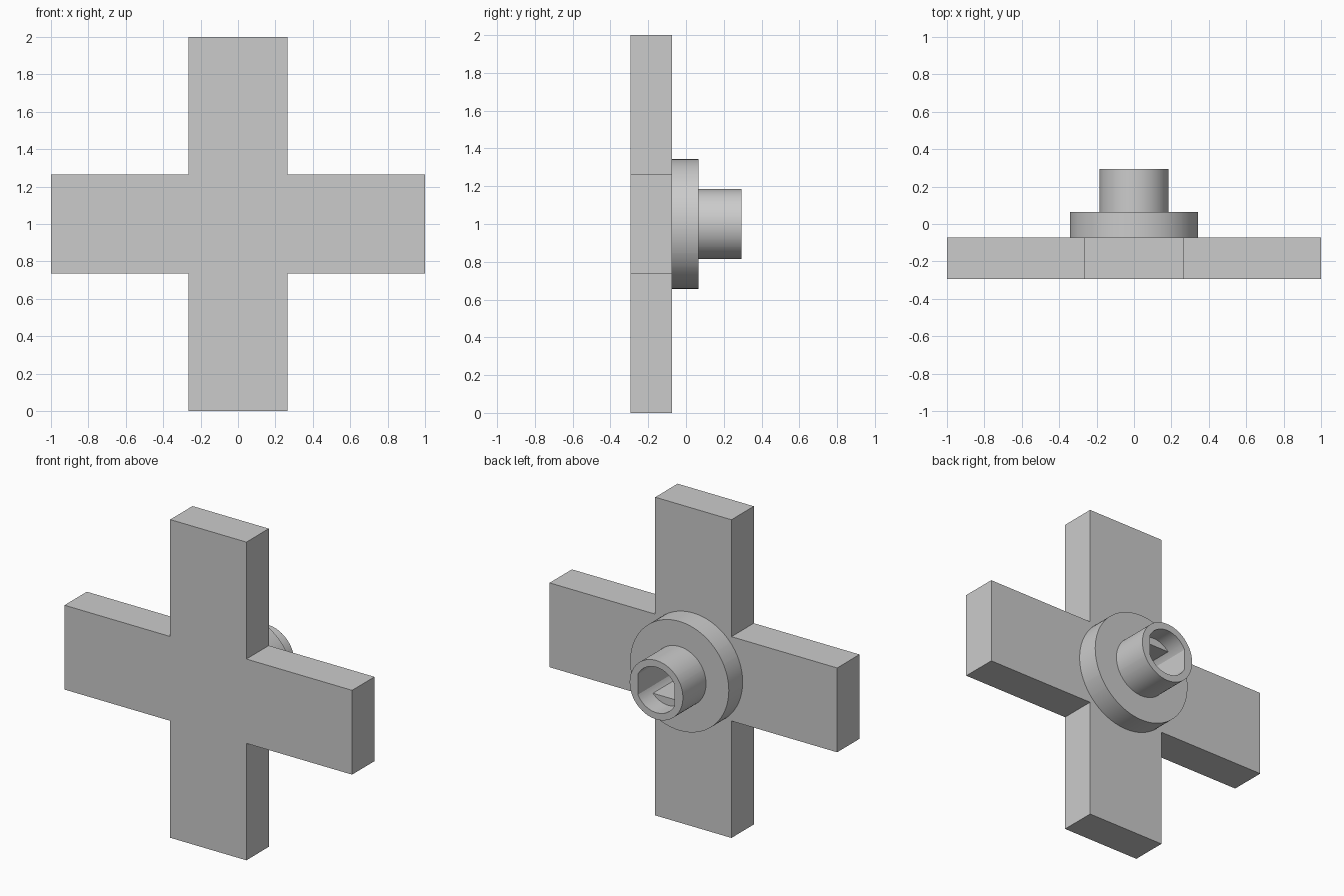
import bpy
import bmesh
from math import pi, cos, sin, acos, asin, radians

cube = bpy.data.objects.get("Cube")
if cube:
    bpy.data.objects.remove(cube, do_unlink=True)

# Main dimensions
CENTRE_Z = 1.0
ARM_HALF = 0.265
FRONT, PLATE_BACK, FLANGE_BACK, SLEEVE_BACK = -0.295, -0.073, 0.065, 0.295
FLANGE_R, SLEEVE_R = 0.343, 0.185
BORE_R, SIDE_FLAT, INNER_FLAT = 0.143, 0.128, 0.095
LEDGE_Y = SLEEVE_BACK - 0.12

# Single grey material
grey = bpy.data.materials.new("plain grey")
grey.use_nodes = True
colour = (0.6, 0.6, 0.6, 1)
grey.diffuse_color = colour
grey.node_tree.nodes["Principled BSDF"].inputs["Base Color"].default_value = colour


def add_object(name, bm, smooth=False):
    bmesh.ops.recalc_face_normals(bm, faces=bm.faces)
    mesh = bpy.data.meshes.new(name)
    bm.to_mesh(mesh)
    bm.free()
    mesh.materials.append(grey)
    obj = bpy.data.objects.new(name, mesh)
    bpy.context.collection.objects.link(obj)
    if smooth:
        bpy.ops.object.select_all(action='DESELECT')
        obj.select_set(True)
        bpy.context.view_layer.objects.active = obj
        bpy.ops.object.shade_smooth_by_angle(angle=radians(20))
    return obj


# Bore outlines, as radius by angle
def mouth(a):
    return min(BORE_R, SIDE_FLAT / max(abs(cos(a)), 1e-6))


def inner(a):
    return min(mouth(a), INNER_FLAT / max(abs(sin(a)), 1e-6))


# Even steps plus the exact corners of the flats
angles = {round(2 * pi * i / 80, 5) for i in range(80)}
for corner in (acos(SIDE_FLAT / BORE_R), asin(INNER_FLAT / BORE_R)):
    angles |= {round(a, 5) for a in (corner, pi - corner, pi + corner, 2 * pi - corner)}
angles = sorted(angles)


def ring_solid(name, sections):
    """Closed ring through a chain of (radius or outline, y) sections."""
    bm = bmesh.new()
    loops = []
    for shape, y in sections:
        radii = [shape(a) if callable(shape) else shape for a in angles]
        loops.append([bm.verts.new((r * cos(a), y, CENTRE_Z + r * sin(a)))
                      for r, a in zip(radii, angles)])
    n = len(angles)
    for k, loop in enumerate(loops):
        following = loops[(k + 1) % len(loops)]
        for i in range(n):
            j = (i + 1) % n
            bm.faces.new((loop[i], loop[j], following[j], following[i]))
    bmesh.ops.remove_doubles(bm, verts=bm.verts, dist=1e-5)
    return add_object(name, bm, smooth=True)


# Cross-shaped handle plate
bm = bmesh.new()
h = ARM_HALF
outline = []
for c, s in ((1, 0), (0, 1), (-1, 0), (0, -1)):
    for u, v in ((1, -h), (1, h), (h, h)):
        outline.append((u * c - v * s, u * s + v * c))
face = bm.faces.new([bm.verts.new((x, FRONT, CENTRE_Z + z)) for x, z in outline])
extruded = bmesh.ops.extrude_face_region(bm, geom=[face])["geom"]
bmesh.ops.translate(bm, vec=(0, PLATE_BACK - FRONT, 0),
                    verts=[g for g in extruded if isinstance(g, bmesh.types.BMVert)])
add_object("cross_handle", bm)

# Round flange behind the plate
ring_solid("hub_flange", [(FLANGE_R, PLATE_BACK), (FLANGE_R, FLANGE_BACK),
                          (inner, FLANGE_BACK), (inner, PLATE_BACK)])

# Spindle sleeve with a stepped, flat-sided bore
ring_solid("spindle_sleeve", [(SLEEVE_R, FLANGE_BACK), (SLEEVE_R, SLEEVE_BACK),
                              (mouth, SLEEVE_BACK), (mouth, LEDGE_Y),
                              (inner, LEDGE_Y), (inner, FLANGE_BACK)])
